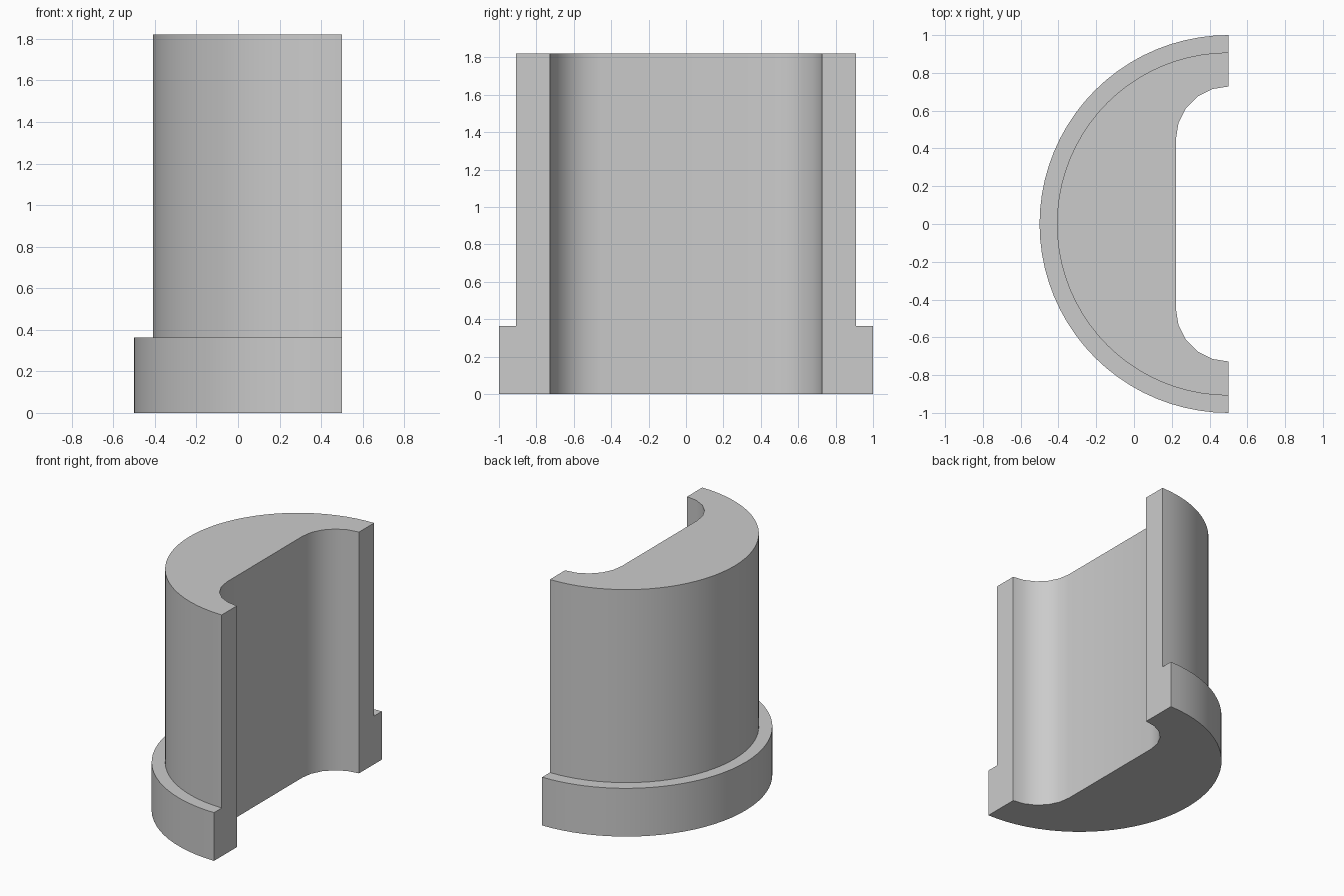
import bpy, bmesh
from math import sin, cos, pi

if "Cube" in bpy.data.objects:
    bpy.data.objects.remove(bpy.data.objects["Cube"])

CUT_X = 0.5            # flat split face of the half sleeve
FLANGE_R, BODY_R = 1.0, 0.908
FLANGE_TOP, TOP = 0.364, 1.82
FILLET_R, FILLET_Y = 0.278, 0.45
ARC_STEPS, FILLET_STEPS = 40, 5

grey = bpy.data.materials.new("plain grey")
grey.use_nodes = True
colour = (0.6, 0.6, 0.6, 1)
grey.diffuse_color = colour
grey.node_tree.nodes["Principled BSDF"].inputs["Base Color"].default_value = colour


def arc(radius, steps, start, end, cy=0):
    """Points around (CUT_X, cy); angle 0 points to +y and pi/2 to -x."""
    angles = [start + (end - start) * i / steps for i in range(steps + 1)]
    return [(CUT_X - radius * sin(a), cy + radius * cos(a)) for a in angles]


bm = bmesh.new()


def row(points, z):
    return [bm.verts.new((x, y, z)) for x, y in points]


def band(a, b):
    for i in range(len(a) - 1):
        bm.faces.new((a[i], a[i + 1], b[i + 1], b[i]))


# Outer half circles and the rounded slot outline
flange = arc(FLANGE_R, ARC_STEPS, 0, pi)
body = arc(BODY_R, ARC_STEPS, 0, pi)
slot = (arc(FILLET_R, FILLET_STEPS, 0, pi / 2, FILLET_Y)
        + arc(FILLET_R, FILLET_STEPS, pi / 2, pi, -FILLET_Y))

# Flange wall, step and body wall
outer = [row(flange, 0), row(flange, FLANGE_TOP), row(body, FLANGE_TOP), row(body, TOP)]
for low, high in zip(outer, outer[1:]):
    band(low, high)

# Slot wall
inner = [row(slot, TOP), row(slot, 0)]
band(*inner)

# Top, underside and the two stepped split faces
bm.faces.new(outer[-1] + inner[0][::-1])
bm.faces.new(outer[0] + inner[1][::-1])
for end in (0, -1):
    bm.faces.new([r[end] for r in outer + inner])

bmesh.ops.recalc_face_normals(bm, faces=bm.faces)
mesh = bpy.data.meshes.new("flanged_half_sleeve")
bm.to_mesh(mesh)
bm.free()
mesh.materials.append(grey)
sleeve = bpy.data.objects.new("flanged_half_sleeve", mesh)
bpy.context.collection.objects.link(sleeve)

# Smooth curved walls, sharp edges elsewhere
bpy.ops.object.select_all(action='DESELECT')
sleeve.select_set(True)
bpy.context.view_layer.objects.active = sleeve
bpy.ops.object.shade_smooth_by_angle(angle=pi / 6)
